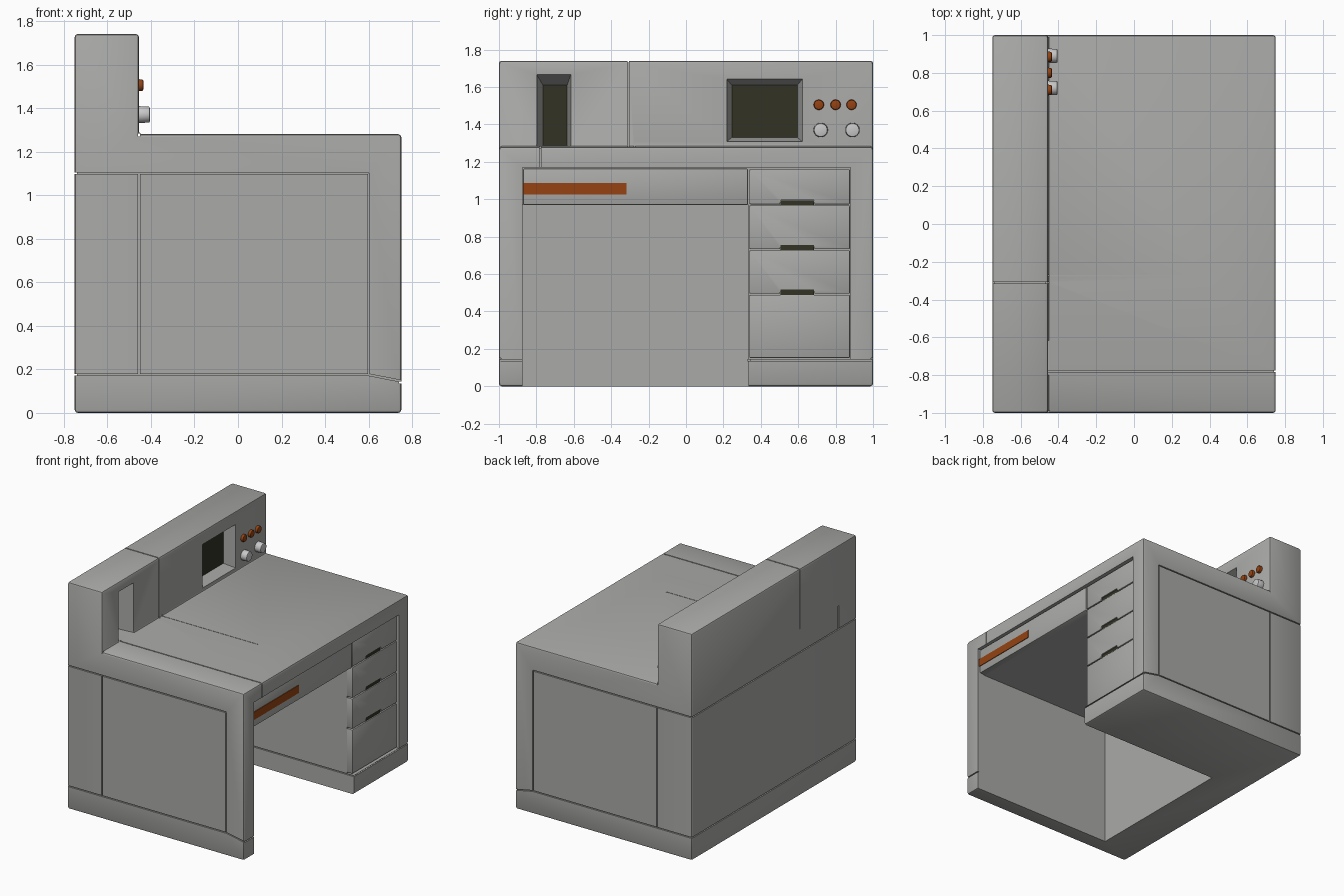
import bpy, bmesh, math
from mathutils import Vector

if "Cube" in bpy.data.objects:
    bpy.data.objects.remove(bpy.data.objects["Cube"])


def material(name, rgb):
    m = bpy.data.materials.new(name)
    m.use_nodes = True
    m.diffuse_color = (*rgb, 1)
    bsdf = next(n for n in m.node_tree.nodes if n.type == 'BSDF_PRINCIPLED')
    bsdf.inputs["Base Color"].default_value = (*rgb, 1)
    return m


GREY = material("desk grey", (0.40, 0.40, 0.39))
DARK = material("dark olive", (0.032, 0.032, 0.018))
ORANGE = material("burnt orange", (0.30, 0.055, 0.006))
PALE = material("pale grey", (0.58, 0.58, 0.58))


def finish(name, bm, mat, bevel=0.0, segments=2):
    bmesh.ops.recalc_face_normals(bm, faces=bm.faces)
    if bevel:
        sharp = [e for e in bm.edges if e.calc_face_angle(0) > 0.6]
        bmesh.ops.bevel(bm, geom=sharp, offset=bevel, segments=segments,
                        profile=0.5, affect='EDGES', clamp_overlap=True)
    me = bpy.data.meshes.new(name)
    bm.to_mesh(me)
    bm.free()
    me.materials.append(mat)
    ob = bpy.data.objects.new(name, me)
    bpy.context.scene.collection.objects.link(ob)
    return ob


def hull(name, points, mat=GREY, bevel=0.0):
    bm = bmesh.new()
    for p in points:
        bm.verts.new(p)
    bmesh.ops.convex_hull(bm, input=bm.verts)
    bmesh.ops.dissolve_limit(bm, angle_limit=0.01, verts=bm.verts, edges=bm.edges)
    return finish(name, bm, mat, bevel)


def box(name, x, y, z, mat=GREY, bevel=0.0):
    return hull(name, [(a, b, c) for a in x for b in y for c in z], mat, bevel)


def prism_y(name, profile, y, mat=GREY, bevel=0.0):
    bm = bmesh.new()
    face = bm.faces.new([bm.verts.new((px, y[0], pz)) for px, pz in profile])
    ext = bmesh.ops.extrude_face_region(bm, geom=[face])["geom"]
    moved = [v for v in ext if isinstance(v, bmesh.types.BMVert)]
    bmesh.ops.translate(bm, verts=moved, vec=(0, y[1] - y[0], 0))
    return finish(name, bm, mat, bevel)


def smooth(ob):
    ob.data.shade_smooth()
    ob.data.set_sharp_from_angle(angle=math.radians(35))


def carve(ob, cutters):
    for c in cutters:
        c.hide_render = True
        mod = ob.modifiers.new(c.name, 'BOOLEAN')
        mod.operation, mod.solver, mod.object = 'DIFFERENCE', 'EXACT', c
    deps = bpy.context.evaluated_depsgraph_get()
    me = bpy.data.meshes.new_from_object(ob.evaluated_get(deps))
    ob.modifiers.clear()
    ob.data = me
    for c in cutters:
        bpy.data.objects.remove(c)


def band(v, w=0.004):
    return (v - w, v + w)


def recess(outer_y, outer_z, inner_y, inner_z, depth):
    # tapered opening in the console face
    pts = [(CONSOLE + 0.01, y, z) for y in outer_y for z in outer_z]
    pts += [(CONSOLE - depth, y, z) for y in inner_y for z in inner_z]
    return hull("recess_cutter", pts)


W, L, TOP, HIGH = 0.75, 1.0, 1.28, 1.74
CONSOLE = -0.455
D = 0.01            # groove depth
OUT = 0.03          # cutter overshoot
KNEE = (-0.875, 0.335)

# Desk body and raised console in one L-shaped profile
body = prism_y("desk_body", [(-W, 0), (W, 0), (W, TOP), (CONSOLE, TOP),
                             (CONSOLE, HIGH), (-W, HIGH)], (-L, L), bevel=0.014)

# Kneehole, drawer bay and console recesses
cuts = [
    box("knee_cutter", (-0.46, W + OUT), KNEE, (-OUT, 0.97)),
    box("bay_cutter", (0.69, W + OUT), (0.335, 0.88), (0.145, 1.17)),
    box("apron_cutter", (0.69, W + OUT), (-0.875, 0.34), (0.9, 1.17)),
    recess((0.215, 0.625), (1.305, 1.645), (0.245, 0.595), (1.33, 1.61), 0.09),
    recess((-0.8, -0.615), (1.284, 1.67), (-0.765, -0.635), (1.286, 1.61), 0.16),
]

# Panel grooves on both ends
for s in (-1, 1):
    y = sorted((s * (L - D), s * (L + OUT)))
    for z in (0.175, 1.1):
        cuts.append(box("groove", (-W - OUT, 0.6), y, band(z)))
    for x in (CONSOLE, 0.6):
        cuts.append(box("groove", band(x), y, (0.175, 1.1)))
    cuts.append(prism_y("groove", [(0.6, 0.171), (0.78, 0.136), (0.78, 0.144), (0.6, 0.179)], y))

# Grooves along the rear face
REAR = (-W - OUT, -W + D)
for z in (0.175, 1.1):
    cuts.append(box("groove", REAR, (-L - OUT, L + OUT), band(z)))
cuts.append(box("groove", REAR, band(-0.78), (1.1, TOP)))

# Console joint, wrapped over front, top and rear
for x, z in (((CONSOLE - D, CONSOLE + OUT), (TOP, HIGH + OUT)),
             ((-W - OUT, CONSOLE + OUT), (HIGH - D, HIGH + OUT)),
             (REAR, (TOP, HIGH + OUT))):
    cuts.append(box("groove", x, band(-0.31), z))

# Worktop joint, console foot, and plinth lines
FRONT = (W - D, W + OUT)
cuts += [
    box("groove", (CONSOLE, W + OUT), band(-0.78), (TOP - D, TOP + OUT)),
    box("groove", FRONT, band(-0.78), (1.165, TOP + OUT)),
    box("groove", band(CONSOLE), (-L - OUT, L + OUT), (TOP - D, TOP + 0.004)),
    box("groove", (CONSOLE, 0.36), band(-0.275), (TOP - 0.002, TOP + OUT)),
    box("groove", FRONT, (-L - OUT, -0.87), band(0.14)),
    box("groove", FRONT, (0.33, L + OUT), band(0.14)),
    box("groove", (-0.47, W + OUT), (0.33, 0.335 + D), band(0.14)),
]
carve(body, cuts)
smooth(body)

# Apron drawer with its coloured strip
FACE = 0.735
smooth(box("apron_drawer", (0.6, FACE), (-0.871, 0.331), (0.97, 1.163), bevel=0.006))
box("apron_strip", (FACE - 0.004, FACE + 0.005), (-0.872, -0.317), (1.026, 1.086), ORANGE)

# Drawer stack with trapezoid finger pulls
levels = [0.148, 0.492, 0.73, 0.97, 1.163]
for i, (low, high) in enumerate(zip(levels, levels[1:])):
    drawer = box(f"drawer_{i + 1}", (0.6, FACE), (0.339, 0.876),
                 (low + 0.003, high - 0.003), bevel=0.006)
    if i:
        pull = [(x, 0.595 + s * half, z) for x in (0.685, 0.8) for s in (-1, 1)
                for half, z in ((0.10, low - OUT), (0.088, low + 0.026))]
        carve(drawer, [hull("pull_cutter", pull)])
        box(f"finger_pull_{i}", (0.67, FACE - 0.008), (0.505, 0.685),
            (low - 0.004, low + 0.024), DARK)
    smooth(drawer)

# Dark glass in the console
box("screen", (CONSOLE - 0.094, CONSOLE - 0.086), (0.245, 0.595), (1.33, 1.61), DARK)
box("slot_panel", (CONSOLE - 0.164, CONSOLE - 0.156), (-0.765, -0.635), (1.286, 1.61), DARK)


# Round controls
def control(name, y, z, radius, length, mat):
    bm = bmesh.new()
    bmesh.ops.create_cone(bm, cap_ends=True, segments=24, radius1=radius,
                          radius2=radius * 0.94, depth=length + 0.01)
    bmesh.ops.rotate(bm, verts=bm.verts, matrix=Vector((0, 0, 1)).rotation_difference(
        Vector((1, 0, 0))).to_matrix())
    bmesh.ops.translate(bm, verts=bm.verts, vec=(CONSOLE + length / 2 - 0.005, y, z))
    smooth(finish(name, bm, mat, bevel=0.006))


for i, y in enumerate((0.71, 0.80, 0.885)):
    control(f"button_{i + 1}", y, 1.505, 0.028, 0.02, ORANGE)
for i, y in enumerate((0.72, 0.89)):
    control(f"knob_{i + 1}", y, 1.37, 0.039, 0.05, PALE)
